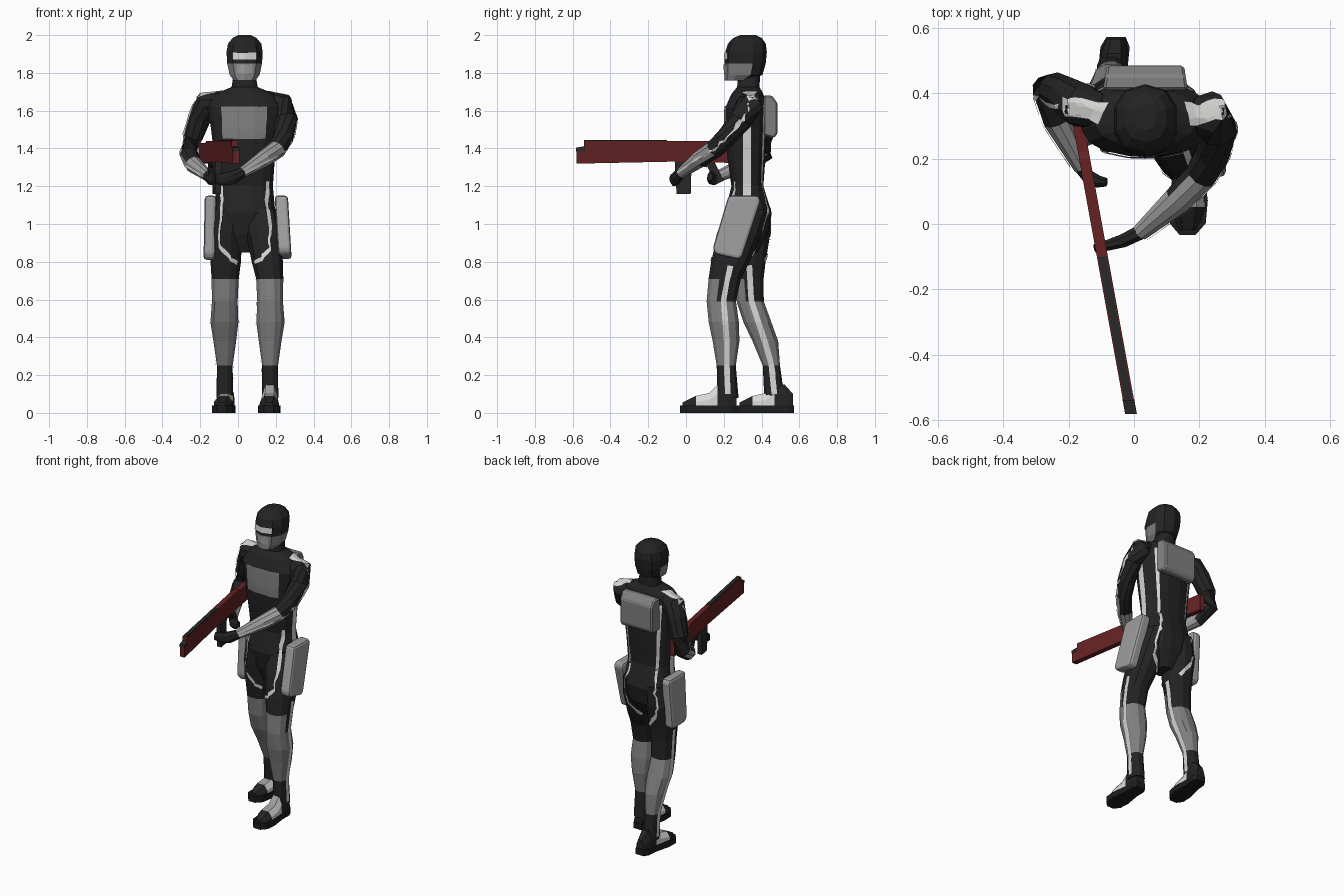
import bpy, bmesh, math
from mathutils import Vector
from mathutils.bvhtree import BVHTree

if "Cube" in bpy.data.objects:
    bpy.data.objects.remove(bpy.data.objects["Cube"])

COLS = {"suit black": (.017, .017, .018), "armour grey": (.22, .22, .22), "pale grey": (.34, .34, .34),
        "stripe white": (.68, .68, .67), "rifle red": (.13, .016, .017), "rifle black": (.022, .022, .023),
        "sole black": (.012, .012, .012)}
MATS = []
for n, c in COLS.items():
    m = bpy.data.materials.new(n)
    m.diffuse_color = (*c, 1)
    m.use_nodes = True
    m.node_tree.nodes["Principled BSDF"].inputs["Base Color"].default_value = m.diffuse_color
    MATS.append(m)
BLACK, GREY, PALE, WHITE, RED, GUN, SOLE = range(7)
CX = .035          # body centre line


def make(name, verts, faces, mat=0, rule=None, fix=True):
    me = bpy.data.meshes.new(name)
    me.from_pydata([tuple(v) for v in verts], [], faces)
    ob = bpy.data.objects.new(name, me)
    bpy.context.collection.objects.link(ob)
    if fix:
        bm = bmesh.new()
        bm.from_mesh(me)
        bmesh.ops.recalc_face_normals(bm, faces=bm.faces)
        bm.to_mesh(me)
        bm.free()
    for m in MATS:
        me.materials.append(m)
    for p in me.polygons:
        p.material_index = rule(p.center, p.normal) if rule else mat
    return ob


def loft(name, secs, n=10, power=.85, along=False, **kw):
    """Skin rings (x, y, z, rx, ry); 'along' turns each ring to face along the path."""
    verts, cs = [], [Vector(s[:3]) for s in secs]
    for i, s in enumerate(secs):
        u, v = Vector((1, 0, 0)), Vector((0, 1, 0))
        if along:
            t = (cs[min(i + 1, len(cs) - 1)] - cs[max(i - 1, 0)]).normalized()
            u = t.cross(Vector((0, 0, 1))).normalized()
            v = u.cross(t)
        for k in range(n):
            a = 2 * math.pi * (k + .5) / n
            c, d = math.cos(a), math.sin(a)
            verts.append(cs[i] + u * s[3] * math.copysign(abs(c) ** power, c)
                         + v * s[4] * math.copysign(abs(d) ** power, d))
    faces = [(i * n + k, i * n + (k + 1) % n, (i + 1) * n + (k + 1) % n, (i + 1) * n + k)
             for i in range(len(secs) - 1) for k in range(n)]
    faces += [tuple(range(n)), tuple(range((len(secs) - 1) * n, len(secs) * n))]
    return make(name, verts, faces, **kw)


def prism(name, prof, place, mat, w):
    """Side profile (y, z) extruded sideways; place maps (side, y, z) to the scene."""
    n = len(prof)
    verts = [place(s * w / 2, y, z) for s in (-1, 1) for y, z in prof]
    faces = [tuple(range(n)), tuple(range(n, 2 * n))]
    faces += [(k, (k + 1) % n, n + (k + 1) % n, n + k) for k in range(n)]
    return make(name, verts, faces, mat)


def bevel(ob, w, seg=1):
    b = ob.modifiers.new("bevel", "BEVEL")
    b.width, b.segments = w, seg
    return ob


def surface(*obs):
    v, f = [], []
    for o in obs:
        k = len(v)
        v += [x.co.copy() for x in o.data.vertices]
        f += [[k + i for i in p.vertices] for p in o.data.polygons]
    return BVHTree.FromPolygons(v, f)


def stripe(name, tree, path, width, mat=WHITE, cross=2, lift=.005):
    """Thin plate laid on the surface along a path."""
    pts = [Vector(p) for p in path]
    samp = []
    for a, b in zip(pts, pts[1:]):
        k = max(2, int((b - a).length / .025))
        samp += [(a.lerp(b, i / k), (b - a).normalized()) for i in range(k)]
    samp.append((pts[-1], (pts[-1] - pts[-2]).normalized()))
    verts = []
    for p, t in samp:
        loc, nor = tree.find_nearest(p)[:2]
        side = t.cross(nor).normalized()
        for j in range(cross + 1):
            q = loc + side * width * (j / cross - .5) + nor * .02
            l2, n2 = tree.find_nearest(q)[:2]
            verts.append(l2 + n2 * lift)
    c = cross + 1
    faces = [(i * c + j, i * c + j + 1, (i + 1) * c + j + 1, (i + 1) * c + j)
             for i in range(len(samp) - 1) for j in range(cross)]
    return make(name, verts, faces, mat, fix=False)


# torso and neck
torso = loft("torso", [(CX, y, z, a, b) for y, z, a, b in [
    (.32, .85, .05, .06), (.33, .95, .135, .105), (.33, 1.06, .165, .125), (.325, 1.2, .152, .086),
    (.32, 1.35, .163, .102), (.318, 1.5, .18, .112), (.32, 1.62, .2, .112), (.325, 1.69, .155, .085),
    (.33, 1.725, .07, .06), (.335, 1.82, .055, .06)]], 16, .8, mat=BLACK)

# head with grey lower face
head = loft("head", [(CX, y, z, a, b) for y, z, a, b in [
    (.275, 1.76, .06, .072), (.305, 1.79, .083, .1), (.313, 1.85, .096, .109), (.318, 1.91, .1, .11),
    (.322, 1.955, .092, .1), (.326, 1.985, .066, .075), (.328, 2.0, .035, .04)]], 10, .85,
    rule=lambda c, n: GREY if c.z < 1.85 and c.y < .31 else BLACK)
ht = surface(head)
stripe("visor", ht, [(-.045, .2, 1.89), (CX, .18, 1.89), (.115, .2, 1.89)], .036)
stripe("chin_guard", ht, [(-.015, .18, 1.82), (.085, .18, 1.82)], .05, PALE)


# legs: grey shins and knee guards
def leg_rule(c, n):
    if .25 < c.z < .6 or (.6 < c.z < .72 and n.y < -.4):
        return GREY
    return BLACK


left_leg = loft("left_leg", [
    (.12, .33, 1.08, .085, .11), (.135, .285, .95, .095, .12), (.155, .235, .8, .085, .105),
    (.168, .205, .71, .074, .088), (.17, .187, .59, .07, .08), (.172, .2, .48, .077, .082),
    (.17, .212, .38, .062, .073), (.17, .213, .25, .043, .052), (.17, .222, .08, .045, .058)],
    12, rule=leg_rule)
right_leg = loft("right_leg", [
    (-.05, .335, 1.08, .085, .115), (-.065, .335, .95, .09, .115), (-.065, .332, .8, .083, .092),
    (-.068, .333, .71, .074, .08), (-.07, .34, .59, .07, .074), (-.072, .378, .48, .076, .076),
    (-.07, .42, .38, .062, .07), (-.07, .452, .25, .043, .047), (-.07, .468, .08, .045, .055)],
    12, rule=leg_rule)

# arms: black sleeves, pale forearms
left_arm = loft("left_arm", [
    (.16, .33, 1.65, .05, .05), (.225, .335, 1.63, .075, .068), (.255, .29, 1.55, .062, .062),
    (.24, .215, 1.46, .055, .055), (.205, .15, 1.395, .05, .05), (.135, .075, 1.345, .046, .046),
    (.02, -.025, 1.27, .027, .03)], 10, 1, True,
    rule=lambda c, n: PALE if c.y < .11 else BLACK)
right_arm = loft("right_arm", [
    (-.09, .34, 1.65, .05, .05), (-.165, .365, 1.635, .07, .068), (-.205, .39, 1.56, .06, .062),
    (-.24, .41, 1.46, .055, .055), (-.262, .415, 1.375, .05, .05), (-.235, .32, 1.315, .046, .046),
    (-.16, .175, 1.255, .027, .03)], 10, 1, True,
    rule=lambda c, n: PALE if c.y < .38 and c.z < 1.36 else BLACK)

# gloves
loft("left_hand", [(.03, -.02, 1.275, .025, .028), (-.03, -.05, 1.245, .022, .038),
                   (-.08, -.065, 1.235, .018, .036), (-.12, -.075, 1.24, .014, .025)],
     8, 1, True, mat=BLACK)
loft("right_hand", [(-.165, .18, 1.255, .025, .028), (-.14, .145, 1.24, .022, .036),
                    (-.11, .13, 1.245, .02, .036), (-.085, .128, 1.25, .014, .022)],
     8, 1, True, mat=BLACK)

# boots: sole plus sloping upper, placed by heel position and yaw
for side, hx, hy, yaw in (("left", .17, .272, -.02), ("right", -.055, .572, -.1)):
    def spot(x, d, z, hx=hx, hy=hy, yaw=yaw):
        return (hx + x * math.cos(yaw) + d * math.sin(yaw), hy - d * math.cos(yaw), z)
    outline = [(.03, 0), (.045, .03), (.045, .1), (.06, .2), (.055, .27), (.025, .305)]
    loop = outline + [(-x, d) for x, d in reversed(outline)]
    n = len(loop)
    v = [spot(x, d, z) for z in (0, .04) for x, d in loop]
    make(side + "_boot_sole", v, [tuple(range(n)), tuple(range(n, 2 * n))] +
         [(k, (k + 1) % n, n + (k + 1) % n, n + k) for k in range(n)], SOLE)
    secs = [(.005, .03, .1), (.05, .042, .15), (.105, .042, .15), (.15, .048, .105), (.22, .052, .09), (.29, .03, .055)]
    v = [spot(x * w, d, z) for d, w, h in secs for x, z in ((-1, .035), (-.95, h * .65), (-.5, h), (.5, h), (.95, h * .65), (1, .035))]
    f = [(i * 6 + k, i * 6 + (k + 1) % 6, i * 6 + 6 + (k + 1) % 6, i * 6 + 6 + k) for i in range(5) for k in range(6)]
    make(side + "_boot_upper", v, f + [tuple(range(6)), tuple(range(30, 36))],
         rule=lambda c, n, e=hy - .28: BLACK if c.y < e + .03 or c.y > e + .2 else (PALE if n.z > .6 else WHITE))

# thigh pouches
bevel(prism("left_pouch", [(.225, 1.15), (.385, 1.15), (.395, 1.12), (.295, .82), (.27, .815), (.155, .84), (.142, .87)],
            lambda s, y, z: (.238 + s + (1 - z) * .06, y, z), PALE, .07), .018, 2)
bevel(prism("right_pouch", [(.25, 1.15), (.42, 1.15), (.43, 1.12), (.405, .82), (.385, .81), (.26, .81), (.24, .84)],
            lambda s, y, z: (-.148 + s - (1 - z) * .02, y, z), PALE, .062), .018, 2)

# backpack
bevel(prism("backpack", [(.41, 1.68), (.455, 1.68), (.485, 1.64), (.485, 1.48), (.465, 1.455), (.41, 1.47)],
            lambda s, y, z: (CX + s * (1 - (y - .41) * 1.2), y, z), GREY, .26), .008)

# chest plate and suit stripes
tt = surface(torso)
stripe("chest_plate", tt, [(-.113, .17, 1.54), (CX, .17, 1.54), (.183, .17, 1.54)], .18, GREY, 6, .007)
body = surface(torso, left_leg, right_leg)
for tag, s, leg_x, front_y, back_y in (("left", 1, .17, .1, .38), ("right", -1, -.07, .2, .46)):
    X = lambda d, s=s: CX + s * d
    stripe(tag + "_side_stripe", tt, [(X(.23), .322, 1.62), (X(.21), .322, 1.4), (X(.2), .322, 1.13)], .042)
    stripe(tag + "_hip_stripe", body, [(X(.145), .22, 1.22), (X(.142), .18, 1.0), (X(.14), front_y, .88),
                                       (X(.075), front_y, .82), (X(.025), front_y + .05, .79)], .022)
    stripe(tag + "_back_stripe", tt, [(X(.155), .45, 1.65), (X(.145), .45, 1.45), (X(.12), .44, 1.2)], .024)
    stripe(tag + "_seat_stripe", body, [(X(.12), .46, 1.2), (X(.14), .48, 1.05), (X(.13), back_y, .9),
                                        (X(.04), back_y - .02, .8)], .024)
    leg = left_leg if s > 0 else right_leg
    lt = surface(leg)
    ys = (.235, .2, .215, .215, .222) if s > 0 else (.335, .345, .415, .452, .468)
    for nm, e in (("outer", s), ("inner", -s)):
        stripe(f"{tag}_{nm}_leg_stripe", lt, [(leg_x + e * .1, y, z) for y, z in
                                              zip(ys, (.78, .6, .38, .25, .1))], .03)

for tag, arm, over, path in (
    ("left", left_arm, [(.17, .34, 1.72), (.22, .35, 1.72), (.3, .37, 1.65)],
     [(.31, .34, 1.63), (.33, .29, 1.54), (.3, .2, 1.44), (.25, .1, 1.37), (.17, .03, 1.33), (.04, -.05, 1.27)]),
    ("right", right_arm, [(-.1, .34, 1.72), (-.15, .36, 1.72), (-.22, .35, 1.67)],
     [(-.23, .36, 1.65), (-.28, .36, 1.55), (-.31, .38, 1.45), (-.32, .38, 1.37), (-.29, .3, 1.31), (-.2, .17, 1.26)])):
    at = surface(arm, torso)
    stripe(tag + "_shoulder_patch", at, over, .085, WHITE, 4)
    stripe(tag + "_arm_stripe", at, path, .02)


# rifle, aimed slightly across the body
def aim(s, y, z):
    return (-.115 - .182 * y + s, y, z)


prism("rifle_body", [(.42, 1.43), (.22, 1.43), (.2, 1.44), (-.54, 1.44), (-.54, 1.41), (-.58, 1.4), (-.58, 1.32),
                     (-.56, 1.32), (-.08, 1.33), (.42, 1.32)], aim, RED, .034)
prism("rifle_top_rail", [(-.1, 1.438), (-.1, 1.444), (-.54, 1.444), (-.54, 1.438)], aim, GUN, .026)
prism("rifle_front_sight", [(-.535, 1.385), (-.535, 1.412), (-.582, 1.404), (-.582, 1.385)], aim, GUN, .036)
prism("rifle_magazine", [(-.06, 1.335), (.03, 1.335), (.025, 1.16), (-.05, 1.16)], aim, GUN, .032)
prism("rifle_grip", [(.1, 1.33), (.15, 1.33), (.2, 1.23), (.16, 1.21)], aim, GUN, .03)
prism("rifle_trigger_guard", [(.03, 1.33), (.11, 1.33), (.11, 1.3), (.05, 1.31)], aim, GUN, .02)
